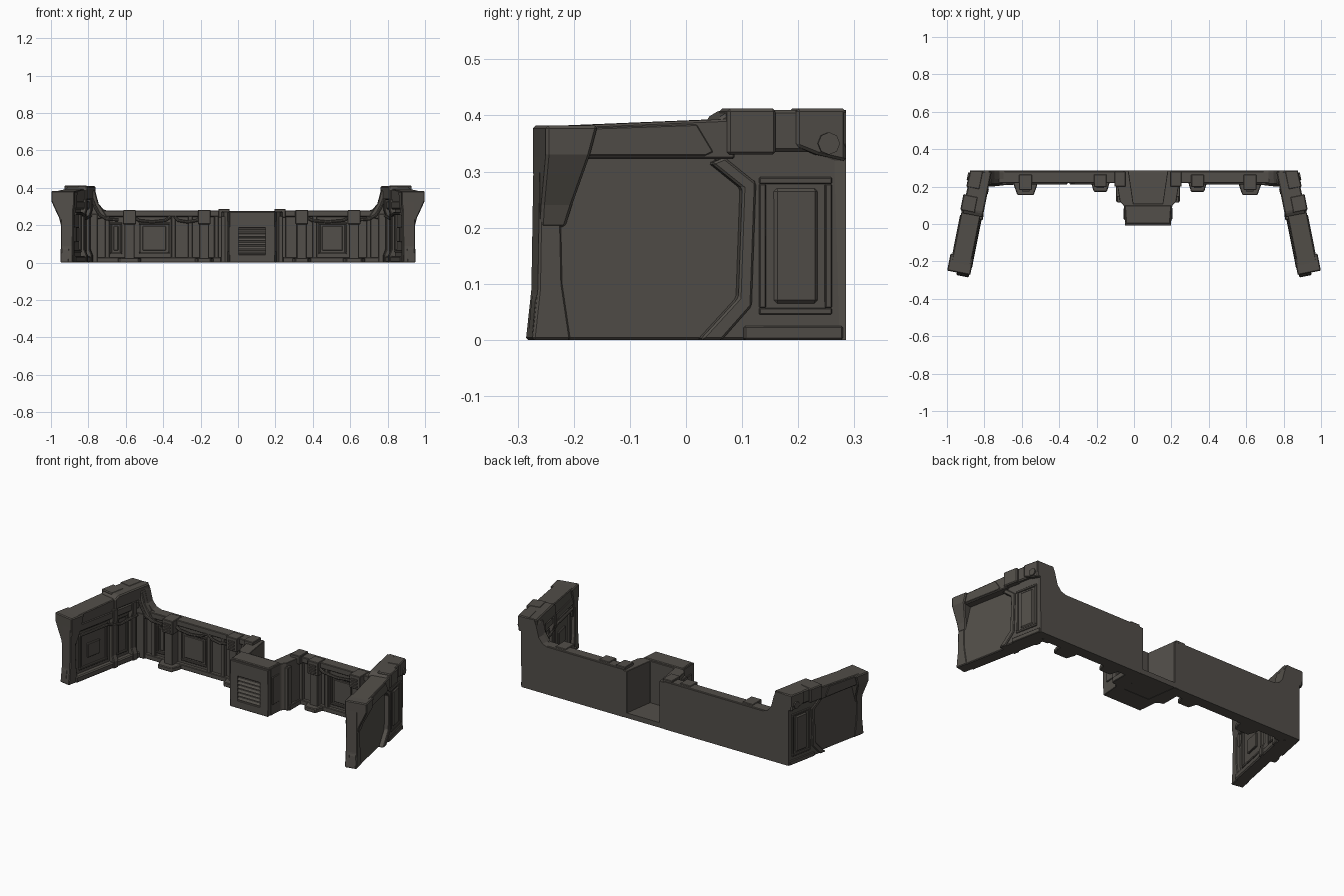
import bpy, bmesh
from mathutils import Vector

cube = bpy.data.objects.get("Cube")
if cube:
    bpy.data.objects.remove(cube)

metal = bpy.data.materials.new("dark_warm_grey_metal")
metal.use_nodes = True
COLOUR = (0.085, 0.077, 0.067, 1)
metal.diffuse_color = COLOUR
bsdf = metal.node_tree.nodes["Principled BSDF"]
bsdf.inputs["Base Color"].default_value = COLOUR
bsdf.inputs["Roughness"].default_value = 0.8

BACK = 0.285
ORDER = {"xy": (0, 1, 2), "xz": (0, 2, 1), "yz": (1, 2, 0)}


def world(side):
    return lambda p: Vector((p[0] * side, min(p[1], BACK), p[2]))


def wing(side):
    # wing space: x outward through the thickness, y forward along the wing
    def place(p):
        t, s, z = p
        x = 0.785 + 0.195 * s + 0.98 * t
        y = BACK - 0.98 * s + 0.195 * t
        return Vector((x * side, min(y, BACK), z))
    return place


def prism(name, plane, outline, low, high, place=world(1), bevel=0.004):
    """Extrude an outline drawn in a plane along the remaining axis."""
    bm = bmesh.new()
    rings = []
    for depth in (low, high):
        ring = []
        for u, v in outline:
            p = [0, 0, 0]
            for axis, value in zip(ORDER[plane], (u, v, depth)):
                p[axis] = value
            ring.append(bm.verts.new(place(p)))
        rings.append(ring)
        bm.faces.new(ring)
    n = len(outline)
    for i in range(n):
        j = (i + 1) % n
        bm.faces.new((rings[0][i], rings[0][j], rings[1][j], rings[1][i]))
    bmesh.ops.recalc_face_normals(bm, faces=bm.faces)
    mesh = bpy.data.meshes.new(name)
    bm.to_mesh(mesh)
    bm.free()
    mesh.materials.append(metal)
    obj = bpy.data.objects.new(name, mesh)
    bpy.context.collection.objects.link(obj)
    if bevel:
        mod = obj.modifiers.new("worn_edges", "BEVEL")
        mod.width, mod.segments, mod.limit_method = bevel, 1, "ANGLE"
    return obj


def box(name, a, b, place=world(1), bevel=0.003):
    outline = [(a[0], a[2]), (b[0], a[2]), (b[0], b[2]), (a[0], b[2])]
    return prism(name, "xz", outline, a[1], b[1], place, bevel)


def frame(name, a, b, width, plane_axis, place=world(1)):
    """Four bars around a rectangle; plane_axis is the horizontal axis."""
    for low in (True, False):
        p, q = list(a), list(b)
        if low:
            q[2] = a[2] + width
        else:
            p[2] = b[2] - width
        box(name + "_bar", p, q, place, 0.002)
        p, q = list(a), list(b)
        p[2], q[2] = a[2] + width, b[2] - width
        if low:
            q[plane_axis] = a[plane_axis] + width
        else:
            p[plane_axis] = b[plane_axis] - width
        box(name + "_stile", p, q, place, 0.002)


def pipe(name, points, radius, place=world(1)):
    curve = bpy.data.curves.new(name, "CURVE")
    curve.dimensions = "3D"
    curve.bevel_depth, curve.bevel_resolution = radius, 2
    curve.use_fill_caps = True
    spline = curve.splines.new("POLY")
    spline.points.add(len(points) - 1)
    for point, co in zip(spline.points, points):
        point.co = (*place(co), 1)
    curve.materials.append(metal)
    obj = bpy.data.objects.new(name, curve)
    bpy.context.collection.objects.link(obj)
    bpy.ops.object.select_all(action="DESELECT")
    obj.select_set(True)
    bpy.context.view_layer.objects.active = obj
    bpy.ops.object.convert(target="MESH")
    bpy.ops.object.shade_smooth_by_angle()


for side, label in ((1, "left"), (-1, "right")):
    W, M = wing(side), world(side)
    inner = 0.2 if side > 0 else 0.06

    # rear wall with its raised end
    prism(label + "_rear_wall", "xz", [(inner, 0), (0.856, 0), (0.858, 0.32), (0.876, 0.35),
          (0.876, 0.405), (0.775, 0.41), (0.762, 0.38), (0.745, 0.315), (0.72, 0.285),
          (0.69, 0.275), (inner, 0.275)], 0.24, BACK, M, 0)
    box(label + "_top_rail", (inner, 0.22, 0.245), (0.73, 0.28, 0.278), M)
    box(label + "_bottom_rail", (inner, 0.22, 0), (0.8, 0.25, 0.028), M)
    prism(label + "_corner_gusset", "xz", [(0.70, 0.245), (0.725, 0.285), (0.748, 0.32),
          (0.765, 0.385), (0.80, 0.385), (0.80, 0.25), (0.78, 0.225)], 0.212, 0.25, M)
    box(label + "_corner_column", (0.75, 0.21, 0), (0.80, 0.25, 0.26), M)
    pipe(label + "_corner_pipe", [(0.785, 0.208, 0.35), (0.765, 0.208, 0.30), (0.74, 0.21, 0.255),
         (0.70, 0.215, 0.232), (0.64, 0.218, 0.228)], 0.008, M)

    # wing core, kicked out slightly at the foot
    prism(label + "_wing_core", "yz", [(0.01, 0), (0.58, 0), (0.574, 0.07), (0.566, 0.1),
          (0.566, 0.375), (0.2, 0.39), (0.01, 0.39)], 0.006, 0.05, W)
    prism(label + "_wing_top_band", "yz", [(0.22, 0.322), (0.54, 0.322), (0.54, 0.381), (0.22, 0.394)],
          -0.012, 0.092, W)
    prism(label + "_wing_top_plate", "yz", [(0.26, 0.335), (0.275, 0.328), (0.5, 0.328),
          (0.5, 0.377), (0.29, 0.384)], 0.088, 0.096, W, 0.002)
    # overhanging front end whose rear edge leans forward as it drops
    lean = lambda p: W((p[0], p[1] + (0.38 - p[2]) * 0.27 * (p[1] < 0.5), p[2]))
    prism(label + "_wing_front_cap", "xz", [(-0.02, 0.31), (-0.005, 0.2), (0.053, 0.2),
          (0.064, 0.24), (0.09, 0.295), (0.106, 0.33), (0.106, 0.382), (-0.02, 0.382)],
          0.472, 0.566, lean, 0.005)
    prism(label + "_wing_front_post", "yz", [(0.51, 0), (0.58, 0), (0.57, 0.09), (0.566, 0.33),
          (0.53, 0.33), (0.525, 0.1)], -0.014, 0.053, W)

    # corner block between wing and rear wall
    prism(label + "_corner_block", "yz", [(0, 0), (0.27, 0), (0.193, 0.065), (0.183, 0.28),
          (0.25, 0.32), (0.25, 0.392), (0.22, 0.405), (0, 0.405)], 0.01, 0.07, W)
    prism(label + "_panel_rib", "yz", [(0.28, 0), (0.21, 0.075), (0.203, 0.27), (0.26, 0.315),
          (0.235, 0.325), (0.178, 0.28), (0.186, 0.06), (0.24, 0)], 0.04, 0.077, W)
    prism(label + "_corner_cap", "yz", [(0, 0.335), (0.25, 0.335), (0.25, 0.395), (0.225, 0.41),
          (0, 0.41)], -0.025, 0.088, W, 0.006)
    box(label + "_cap_block", (0.02, 0.147, 0.33), (0.1, 0.235, 0.412), W, 0.005)
    prism(label + "_rear_cap_block", "yz", [(0, 0.318), (0.07, 0.33), (0.108, 0.345),
          (0.108, 0.412), (0, 0.412)], 0.02, 0.093, W, 0.005)
    box(label + "_corner_base", (0.02, 0.02, 0), (0.075, 0.2, 0.025), W)
    frame(label + "_outer_panel", (0.06, 0.04, 0.045), (0.075, 0.172, 0.29), 0.012, 1, W)
    box(label + "_outer_panel_plate", (0.06, 0.065, 0.065), (0.075, 0.145, 0.27), W, 0.006)
    pipe(label + "_cap_knob", [(0.08, 0.05, 0.35), (0.098, 0.05, 0.35)], 0.02, W)

    # inner face of the wing
    box(label + "_inner_plinth", (-0.022, 0.05, 0), (0.02, 0.53, 0.035), W, 0.006)
    box(label + "_inner_top_rail", (-0.016, 0.05, 0.285), (0.02, 0.53, 0.33), W, 0.006)
    for s in (0.09, 0.23):
        prism(label + "_inner_rib", "xz", [(0.01, 0), (-0.028, 0), (-0.028, 0.04), (-0.016, 0.07),
              (-0.016, 0.25), (-0.026, 0.28), (-0.026, 0.34), (0.01, 0.34)], s, s + 0.035, W)
    frame(label + "_inner_panel", (-0.004, 0.285, 0.055), (0.01, 0.49, 0.27), 0.012, 1, W)
    box(label + "_inner_plate", (-0.004, 0.34, 0.11), (0.01, 0.43, 0.19), W)
    frame(label + "_inner_small_panel", (-0.004, 0.14, 0.055), (0.01, 0.215, 0.27), 0.01, 1, W)
    pipe(label + "_inner_pipe", [(-0.012, 0.08, 0.25), (-0.012, 0.2, 0.235), (-0.012, 0.3, 0.262),
         (-0.012, 0.5, 0.262)], 0.008, W)

# rear wall ribs with flared feet and top clips
for x, half, y in ((-0.58, 0.062, 0.155), (-0.18, 0.05, 0.172), (0.34, 0.05, 0.172), (0.62, 0.058, 0.155)):
    box("wall_rib", (x - 0.026, y + 0.035, 0.02), (x + 0.026, 0.25, 0.25))
    prism("rib_foot", "xy", [(x - half, 0.25), (x - half, y + 0.05), (x - half * 0.7, y),
          (x + half * 0.7, y), (x + half, y + 0.05), (x + half, 0.25)], 0, 0.025)
    box("rib_clip", (x - 0.034, y + 0.026, 0.205), (x + 0.034, 0.265, 0.282))
    for i in range(3):
        z = 0.218 + i * 0.018
        box("clip_slat", (x - 0.02, y + 0.02, z), (x + 0.02, y + 0.03, z + 0.009), bevel=0)

# narrow pilasters, panels and cables along the rear wall
for x in (-0.70, -0.345, -0.255, -0.115, 0.245, 0.41, 0.70):
    box("pilaster", (x - 0.012, 0.222, 0), (x + 0.012, 0.25, 0.275))
for a, b in ((-0.685, -0.62), (-0.53, -0.365), (0.43, 0.58)):
    frame("wall_panel", (a, 0.231, 0.045), (b, 0.245, 0.215), 0.01, 0)
    box("wall_panel_plate", (a + 0.02, 0.234, 0.065), (b - 0.02, 0.245, 0.195))
for a, b in ((-0.56, -0.36), (-0.34, -0.2), (0.36, 0.6)):
    d = b - a
    pipe("wall_cable", [(a, 0.22, 0.245), (a + d * 0.15, 0.22, 0.225), (a + d * 0.5, 0.22, 0.217),
         (a + d * 0.85, 0.22, 0.225), (b, 0.22, 0.245)], 0.008)

# central housing, open at the back and top
CX = 0.075
outer = [(0.165, BACK), (0.165, 0.21), (0.15, 0.12), (0.13, 0.1), (0.124, 0.014)]
niche = [(0.078, 0.11), (0.104, BACK)]
outline = ([(CX + x, y) for x, y in outer] + [(CX - x, y) for x, y in outer[::-1]]
           + [(CX - x, y) for x, y in niche[::-1]] + [(CX + x, y) for x, y in niche])
prism("central_housing", "xy", outline, 0, 0.272, bevel=0.002)
prism("niche_floor", "xy", [(CX - 0.11, BACK), (CX + 0.11, BACK), (CX + 0.085, 0.1),
      (CX - 0.085, 0.1)], 0.001, 0.03, bevel=0)
prism("housing_cap", "xy", [(CX - 0.118, 0.002), (CX + 0.118, 0.002), (CX + 0.125, 0.1),
      (CX - 0.125, 0.1)], 0.262, 0.277)

# housing front wall around a deep louvred vent
for low, high in ((0, 0.045), (0.185, 0.27)):
    box("housing_front_wall", (CX - 0.122, -0.008, low), (CX + 0.122, 0.02, high))
for a, b in ((-0.122, -0.073), (0.073, 0.122)):
    box("housing_front_side", (CX + a, -0.008, 0.04), (CX + b, 0.02, 0.19), bevel=0)
for i in range(6):
    z = 0.051 + i * 0.0225
    prism("vent_slat", "yz", [(0.016, z + 0.015), (0.002, z + 0.012), (-0.008, z), (0.0, z)],
          CX - 0.075, CX + 0.075, bevel=0)
for side in (-1, 1):
    x = CX + side * 0.15
    box("housing_column", (x - 0.016, 0.115, 0), (x + 0.016, 0.15, 0.25))
    box("housing_bracket", (x - 0.03, 0.20, 0.24), (x + 0.03, 0.28, 0.288))
    box("housing_side_foot", (x - 0.022, 0.12, 0), (x + 0.022, 0.24, 0.03))
    edge = CX + side * 0.127
    box("housing_side_plate", (edge - 0.005, 0.025, 0.06), (edge + 0.005, 0.085, 0.22))
